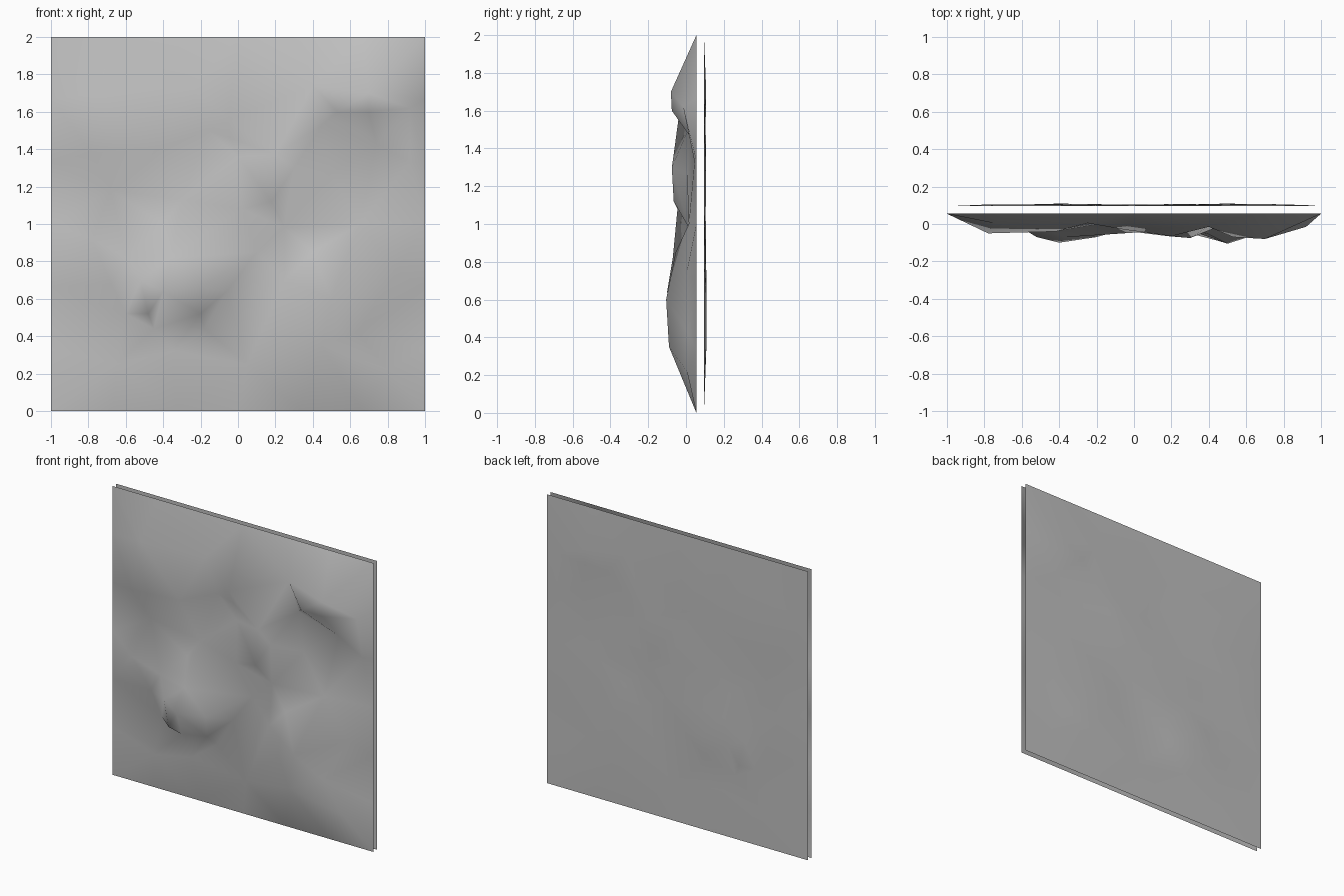
import bpy
from mathutils import Vector
from mathutils.geometry import delaunay_2d_cdt

if "Cube" in bpy.data.objects:
    bpy.data.objects.remove(bpy.data.objects["Cube"])

EDGE = 0.055      # depth of the front sheet's straight border
BACK = 0.095      # depth of the back sheet's border

# Relief control points: x, z, height out of the wall (hundredths)
RELIEF = [
    # upper left swell
    (-.75, 1.7, 5), (-.25, 1.73, 5), (-.78, 1.38, 10.5), (-.42, 1.4, 9.5),
    (-.16, 1.5, 5), (-.05, 1.56, 8.5), (-.04, 1.46, 4.5), (0, 1.36, 6.5),
    (-.68, 1.18, 3.5), (-.3, 1.13, 3.5),
    # upper right ledge
    (.4, 1.74, 7), (.53, 1.6, 12.5), (.7, 1.6, 13), (.7, 1.7, 13.5),
    (.92, 1.62, 7), (.74, 1.43, 1), (.45, 1.53, 3), (.92, 1.33, 1),
    # middle bulge
    (.2, 1.37, 12), (.3, 1.3, 13), (.02, 1.08, 10), (.18, 1.12, 12),
    (.5, 1.27, 5), (.25, .98, 4), (.65, 1.0, 4),
    # left shoulder
    (-.78, .92, 10.5), (-.68, .68, 3),
    # lower left boss
    (-.4, 1.0, 4), (-.6, .82, 5), (-.52, .7, 12.5), (-.4, .64, 15.5),
    (-.36, .82, 12.5), (-.48, .52, 13), (-.6, .52, 3), (-.2, .66, 12.5),
    (-.2, .52, 11), (-.45, .44, 3), (-.18, .44, 3), (-.06, .64, 3),
    (.1, .85, 4),
    # foot of the wall
    (-.35, .32, 6.5), (-.65, .25, 4), (.05, .25, 4),
    # lower right bulge
    (.4, .85, 11), (.25, .7, 7), (.5, .6, 16), (.45, .35, 14.5),
    (.64, .42, 4.5), (.85, .75, 5), (.8, .22, 5),
]

stone = bpy.data.materials.new("grey stone")
stone.diffuse_color = (0.53, 0.53, 0.53, 1)
stone.use_nodes = True
stone.node_tree.nodes["Principled BSDF"].inputs["Base Color"].default_value = stone.diffuse_color


def sheet(name, base, scale, flip):
    """Triangulated square sheet with a straight border and raised relief."""
    pts = [(x, z, h / 100) for x, z, h in RELIEF]
    n = 6
    for i in range(n):
        t = -1 + 2 * i / n
        pts += [(t, 0, 0), (1, 1 + t, 0), (-t, 2, 0), (-1, 1 - t, 0)]
    flat = [Vector(p[:2]) for p in pts]
    _, _, faces, *_ = delaunay_2d_cdt(flat, [], [], 0, 1e-5)
    verts = [(x, base + scale * h, z) for x, z, h in pts]
    faces = [tuple(reversed(f)) if flip else tuple(f) for f in faces]
    mesh = bpy.data.meshes.new(name)
    mesh.from_pydata(verts, [], faces)
    mesh.materials.append(stone)
    mesh.polygons.foreach_set("use_smooth", [True] * len(mesh.polygons))
    mesh.update()
    obj = bpy.data.objects.new(name, mesh)
    bpy.context.collection.objects.link(obj)
    return obj


# Rough front face, and a nearly flat backing sheet facing the other way
sheet("front_rock_face", EDGE, -1, False)
sheet("back_sheet", BACK, 0.09, True)
